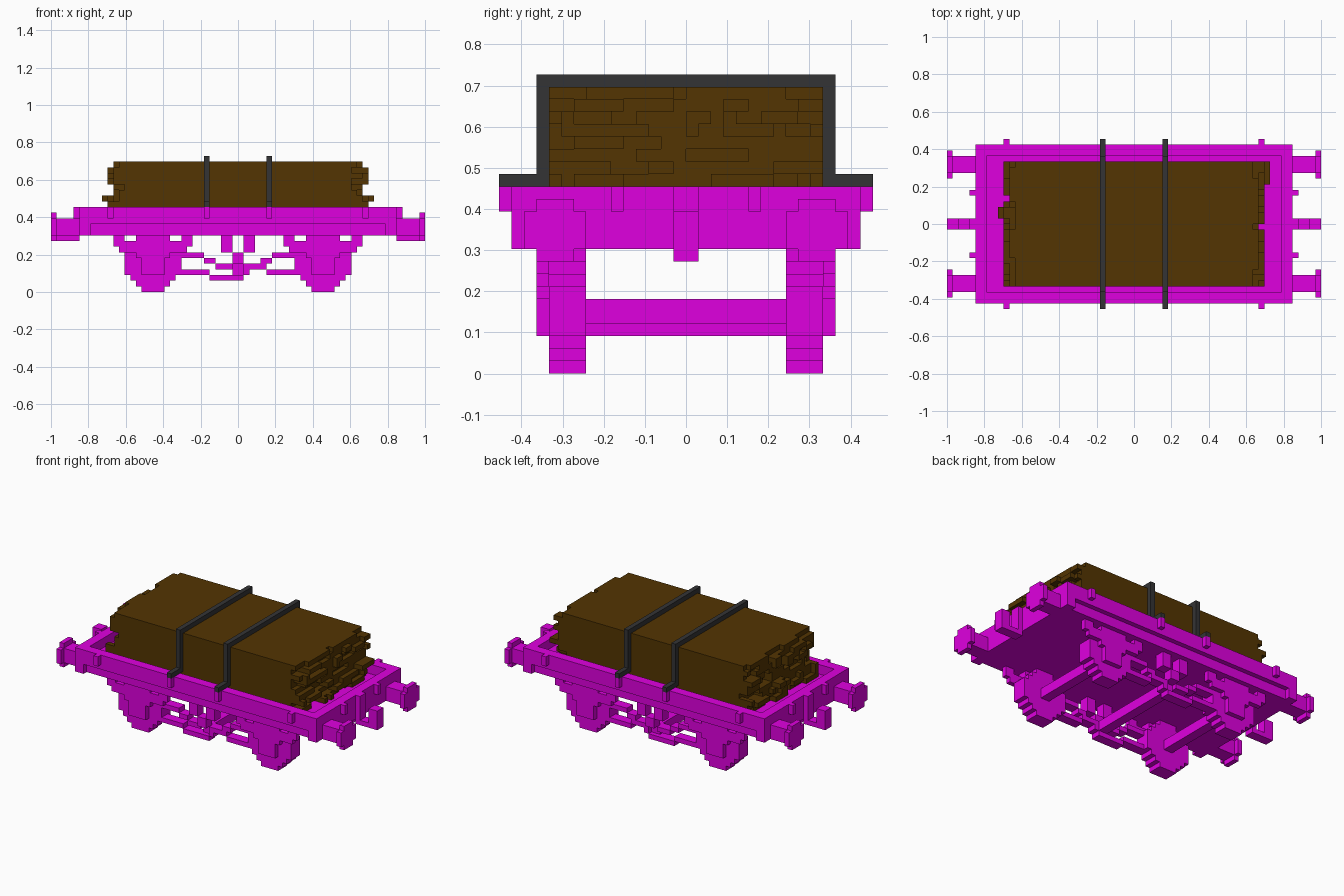
import bpy, bmesh, random

U = 1 / 33  # one block of the grid
random.seed(11)

if "Cube" in bpy.data.objects:
    bpy.data.objects.remove(bpy.data.objects["Cube"], do_unlink=True)


def material(name, rgb):
    m = bpy.data.materials.new(name)
    m.use_nodes = True
    m.diffuse_color = (*rgb, 1)
    bsdf = m.node_tree.nodes["Principled BSDF"]
    bsdf.inputs["Base Color"].default_value = (*rgb, 1)
    return m


MAGENTA = material("magenta paint", (0.74, 0.0, 0.74))
BROWN = material("brown timber", (0.087, 0.035, 0.0005))
GREY = material("dark grey strap", (0.034, 0.034, 0.036))


def build(name, mat, boxes, mx=False, my=False):
    """Make one object from (x0, x1, y0, y1, z0, z1) boxes, mirrored in x / y."""
    bm = bmesh.new()
    for x0, x1, y0, y1, z0, z1 in boxes:
        for sx in ((1, -1) if mx else (1,)):
            for sy in ((1, -1) if my else (1,)):
                verts = bmesh.ops.create_cube(bm, size=1)["verts"]
                for v in verts:
                    v.co.x = (sx * (x0 + x1) / 2 + v.co.x * (x1 - x0)) * U
                    v.co.y = (sy * (y0 + y1) / 2 + v.co.y * (y1 - y0)) * U
                    v.co.z = ((z0 + z1) / 2 + v.co.z * (z1 - z0)) * U
    mesh = bpy.data.meshes.new(name)
    bm.to_mesh(mesh)
    bm.free()
    mesh.materials.append(mat)
    obj = bpy.data.objects.new(name, mesh)
    bpy.context.collection.objects.link(obj)
    return obj


# Frame: thick deck sunk inside a rim, with stepped side beams
build("deck", MAGENTA, [(-26, 26, -12, 12, 10, 13)])
build("end_beams", MAGENTA, [(26, 28, -14, 14, 10, 15)], mx=True)
build("side_beams", MAGENTA, [(-26, 26, 12, 14, 12, 15),
                              (-26, 26, 12, 13, 10, 12)], my=True)

# Stake pockets on the sides and ends
build("stake_pockets", MAGENTA, [(22, 23, 14, 15, 13, 15),
                                 (5, 6, 14, 15, 13, 15),
                                 (28, 29, 5, 6, 13, 15)], mx=True, my=True)

# Buffers: shaft and rounded head
build("buffers", MAGENTA, [(28, 32, 9, 12, 10, 13),
                           (32, 33, 8, 13, 10, 13),
                           (32, 33, 9, 12, 13, 14),
                           (32, 33, 9, 12, 9, 10)], mx=True, my=True)

# Coupling hooks with an upturned tip
build("coupling_hooks", MAGENTA, [(28, 29, -1, 1, 9, 15),
                                  (29, 33, -1, 1, 9, 10),
                                  (31, 33, -1, 1, 10, 13)], mx=True)

# Wheels: stacked rows of a round disc, (half width, bottom, top)
ROWS = [(2, 0, 10), (3, 1, 9), (4, 2, 8), (5, 3, 7)]
build("wheels", MAGENTA, [(15 - w, 15 + w, 8, 11, a, b) for w, a, b in ROWS],
      mx=True, my=True)
build("axles", MAGENTA, [(14, 16, -8, 8, 4, 6)], mx=True)

# Axle guards, axle boxes, leaf springs and spring hangers
build("axle_guards", MAGENTA, [(12, 18, 10, 11, 6, 10)], mx=True, my=True)
build("axle_boxes", MAGENTA, [(13, 17, 11, 12, 3, 7)], mx=True, my=True)
build("leaf_springs", MAGENTA, [(15 - w, 15 + w, 11, 12, z, z + 1)
                                for w, z in ((3, 6), (6, 7), (7, 8), (3, 9))],
      mx=True, my=True)
build("spring_hangers", MAGENTA, [(8, 10, 11, 12, 8, 10),
                                  (20, 22, 11, 12, 8, 10)], mx=True, my=True)

# Brake gear: V hangers, crank, sloping push rods and lower linkage
build("brake_hangers", MAGENTA, [(1, 3, 10, 12, 7, 10),
                                 (-1, 1, 10, 12, 5, 7)], mx=False, my=True)
build("rear_brake_hangers", MAGENTA, [(-3, -1, 10, 12, 7, 10)], my=True)
build("brake_shaft", MAGENTA, [(-1, 1, -10, 10, 3, 5)])
build("push_rods", MAGENTA, [(-10, -6, 9, 11, 6, 7), (-6, -4, 9, 11, 5, 6),
                             (-4, -1, 9, 11, 4, 5), (1, 5, 9, 11, 4, 5),
                             (4, 6, 9, 11, 5, 6), (6, 10, 9, 11, 6, 7)], my=True)
build("brake_levers", MAGENTA, [(-10, -5, 9, 11, 3, 4), (-5, 1, 9, 11, 2, 3),
                                (1, 2, 9, 11, 3, 4), (5, 10, 9, 11, 3, 4)],
      my=True)

# Timber load: solid core with ragged plank ends
build("timber_core", BROWN, [(-20, 20, -11, 11, 13, 23)])
LIMIT = {22: 22, 21: 23, 20: 23, 19: 23, 18: 22, 17: 22, 16: 24}
planks = []
for side in (-1, 1):
    for z in range(13, 23):
        y = -11
        while y < 11:
            end = min(11, y + random.randint(1, 4))
            reach = min(LIMIT.get(z, 23), random.choice((20, 21, 22, 22, 23, 24)))
            if z == 22:
                reach = max(21, reach)
            if reach > 20:
                x0, x1 = sorted((side * 20, side * reach))
                planks.append((x0, x1, y, end, z, z + 1))
            y = end
build("plank_ends", BROWN, planks)

# Two straps over the load, with feet on the rim
build("straps", GREY, [(5, 6, 11, 12, 15, 24),
                       (5, 6, 12, 15, 15, 16),
                       (5, 6, 0, 11, 23, 24)], mx=True, my=True)
